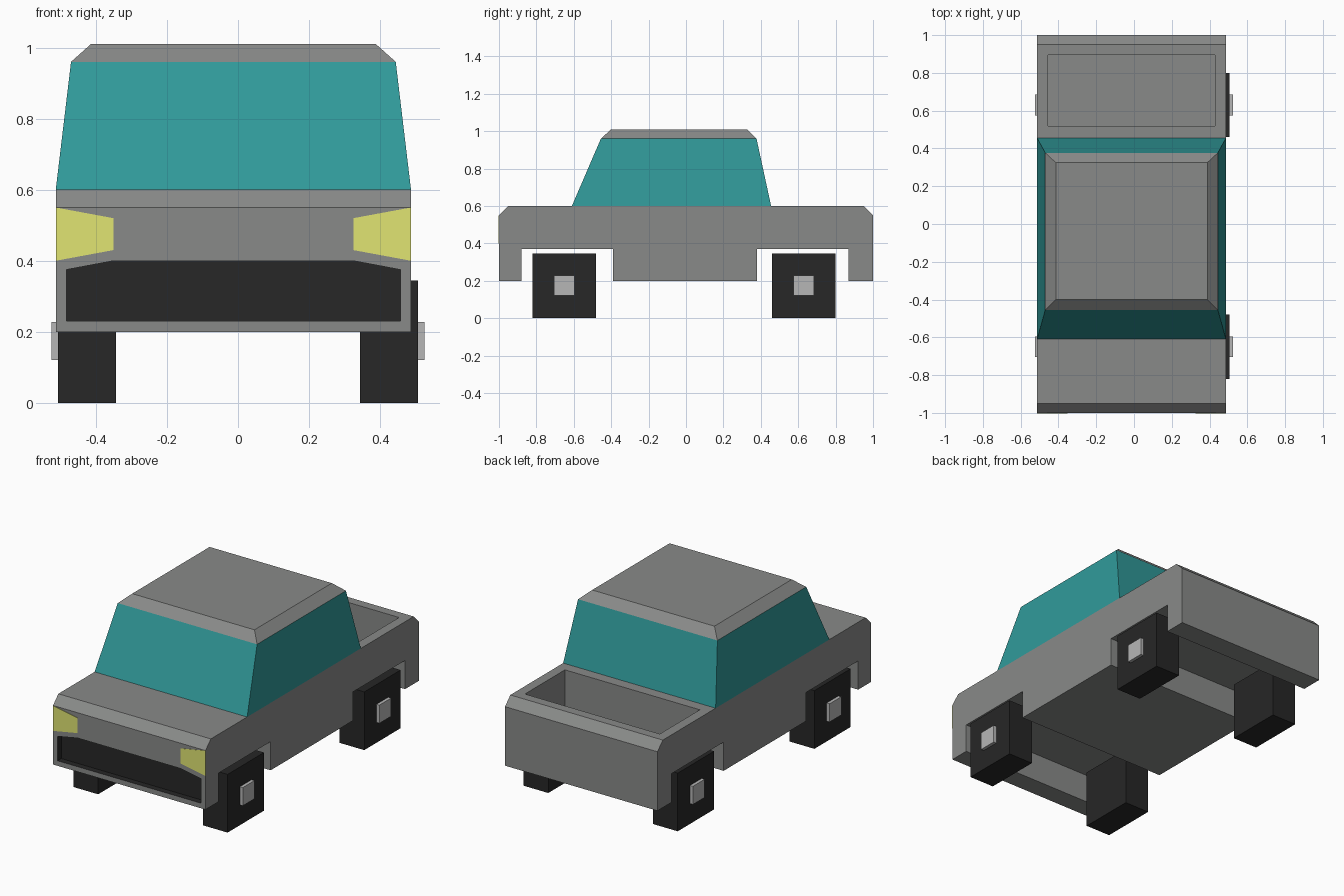
import bpy, bmesh
from mathutils import Vector

if "Cube" in bpy.data.objects:
    bpy.data.objects.remove(bpy.data.objects["Cube"])


def material(name, rgb):
    m = bpy.data.materials.new(name)
    m.diffuse_color = (*rgb, 1)
    m.use_nodes = True
    m.node_tree.nodes["Principled BSDF"].inputs["Base Color"].default_value = m.diffuse_color
    return m


PAINT = material("paint", (0.25, 0.255, 0.25))
GLASS = material("glass", (0.03, 0.32, 0.32))
BLACK = material("black", (0.02, 0.02, 0.02))
LAMP = material("lamp", (0.75, 0.78, 0.17))
METAL = material("metal", (0.47, 0.47, 0.47))
X0, X1 = -0.513, 0.487          # body sides
XC = (X0 + X1) / 2


def finish(name, bm, *mats):
    bmesh.ops.recalc_face_normals(bm, faces=bm.faces[:])
    mesh = bpy.data.meshes.new(name)
    bm.to_mesh(mesh)
    bm.free()
    ob = bpy.data.objects.new(name, mesh)
    bpy.context.collection.objects.link(ob)
    for m in mats:
        mesh.materials.append(m)
    return ob


def prism(name, pts, offset, mat):
    """Extrude a planar outline along an offset vector."""
    bm = bmesh.new()
    face = bm.faces.new([bm.verts.new(p) for p in pts])
    ext = bmesh.ops.extrude_face_region(bm, geom=[face], use_keep_orig=True)
    verts = [v for v in ext["geom"] if isinstance(v, bmesh.types.BMVert)]
    bmesh.ops.translate(bm, verts=verts, vec=Vector(offset))
    return finish(name, bm, mat)


def box(name, x, y, z, mat):
    pts = [(x[0], y[0], z[0]), (x[0], y[1], z[0]), (x[0], y[1], z[1]), (x[0], y[0], z[1])]
    return prism(name, pts, (x[1] - x[0], 0, 0), mat)


# Body: side profile with wheel wells, extruded across
profile = [(-1, .2), (-1, .55), (-.95, .6), (.95, .6), (1, .55), (1, .2),
           (.87, .2), (.87, .37), (.38, .37), (.38, .2),
           (-.39, .2), (-.39, .37), (-.88, .37), (-.88, .2)]
body = prism("body", [(X0, y, z) for y, z in profile], (X1 - X0, 0, 0), PAINT)
body.data.materials.append(BLACK)

# Cargo bed and grille recesses
half = [(.47, .23), (.47, .375), (.337, .4)]
outline = [(XC - x, z) for x, z in half] + [(XC + x, z) for x, z in reversed(half)]
bed = box("bed_cutter", (-.455, .43), (.52, .895), (.375, .8), PAINT)
grille = prism("grille_cutter", [(x, -1.1, z) for x, z in outline], (0, .135, 0), BLACK)
for cutter in (bed, grille):
    mod = body.modifiers.new(cutter.name, "BOOLEAN")
    mod.operation = "DIFFERENCE"
    mod.solver = "EXACT"
    mod.material_mode = "TRANSFER"
    mod.object = cutter
    cutter.hide_render = True
    cutter.hide_set(True)

# Cabin: three stacked rectangles with glass inset in the lower four faces
bm = bmesh.new()
rings = []
for x0, x1, y0, y1, z in [(X0, X1, -.61, .455, .6), (-.47, .444, -.455, .377, .96),
                          (-.414, .388, -.4, .325, 1.01)]:
    rings.append([bm.verts.new(c) for c in
                  [(x0, y0, z), (x1, y0, z), (x1, y1, z), (x0, y1, z)]])
panes = []
for k, (a, b) in enumerate(zip(rings, rings[1:])):
    for i in range(4):
        j = (i + 1) % 4
        f = bm.faces.new([a[i], a[j], b[j], b[i]])
        if k == 0:
            panes.append(f)
bm.faces.new(rings[-1])
bmesh.ops.inset_individual(bm, faces=panes, thickness=.028)
for f in panes:
    f.material_index = 1
finish("cabin", bm, PAINT, GLASS)

for s, side in ((-1, "left"), (1, "right")):
    # Headlights, a thin skin on the nose
    lamp = [(.5, .55), (.338, .52), (.338, .43), (.5, .4)]
    prism(f"headlight_{side}", [(XC + s * x, -1.002, z) for x, z in lamp], (0, .004, 0), LAMP)
    # Square wheels and hubs
    for y, end in ((-.65, "front"), (.63, "rear")):
        box(f"{end}_wheel_{side}", (s * .343, s * .506), (y - .17, y + .17), (0, .345), BLACK)
        box(f"{end}_hub_{side}", (s * .5, s * .525), (y - .055, y + .055), (.12, .228), METAL)
